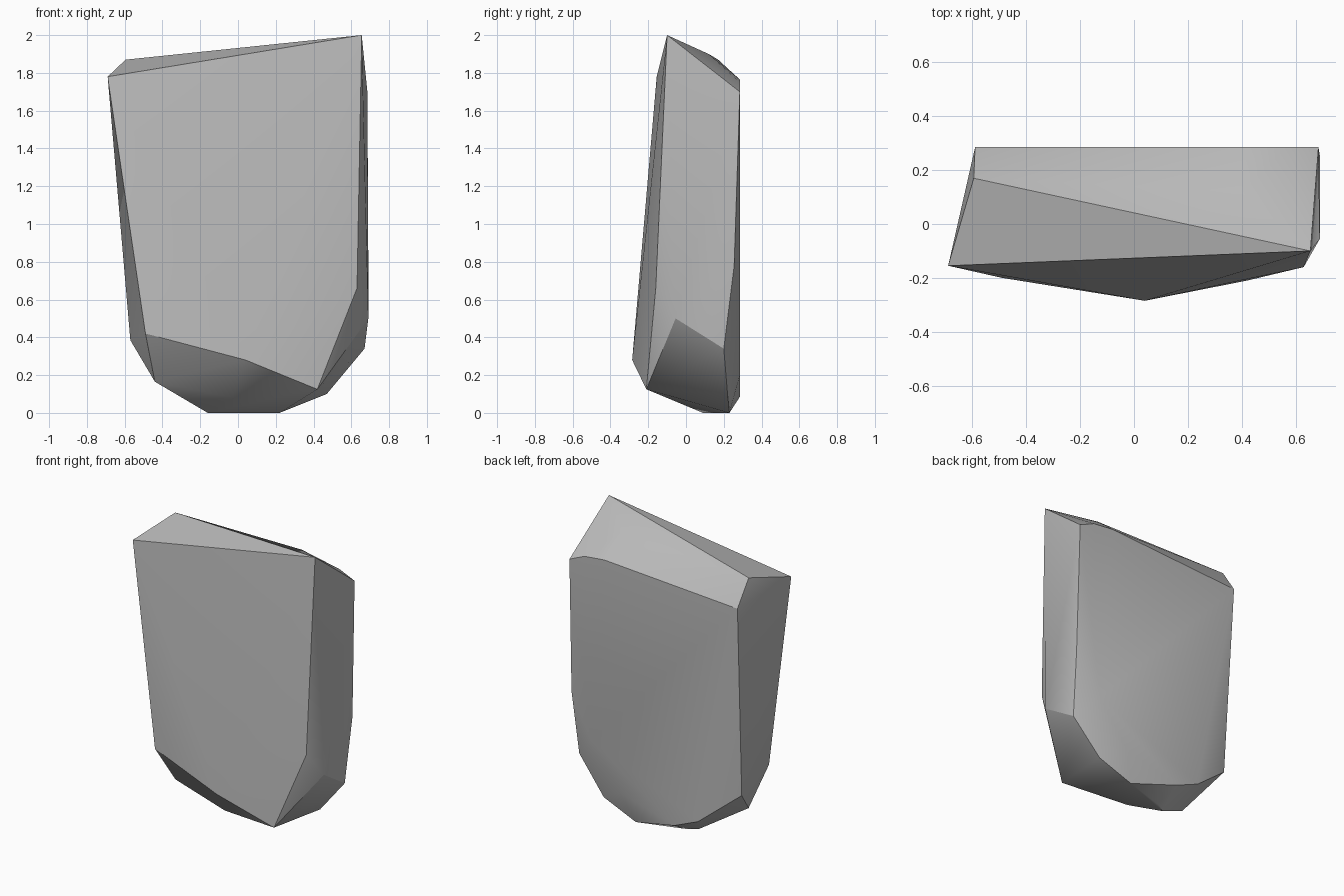
import bpy
import bmesh
import math

cube = bpy.data.objects.get("Cube")
if cube:
    bpy.data.objects.remove(cube, do_unlink=True)


def flat_material(name, colour):
    """One plain colour, visible in the viewport and in a render."""
    material = bpy.data.materials.new(name)
    material.use_nodes = True
    material.diffuse_color = colour
    material.node_tree.nodes["Principled BSDF"].inputs["Base Color"].default_value = colour
    return material


def hull_object(name, corner_groups, material):
    """Wrap a tight convex skin around the corners of a chipped stone."""
    bm = bmesh.new()
    for corners in corner_groups.values():
        for corner in corners:
            bm.verts.new(corner)
    hull = bmesh.ops.convex_hull(bm, input=bm.verts[:])
    unused = set(hull["geom_interior"]) | set(hull["geom_unused"])
    loose = [v for v in unused if isinstance(v, bmesh.types.BMVert) and not v.link_faces]
    bmesh.ops.delete(bm, geom=loose, context='VERTS')
    bmesh.ops.recalc_face_normals(bm, faces=bm.faces[:])
    mesh = bpy.data.meshes.new(name)
    bm.to_mesh(mesh)
    bm.free()
    mesh.materials.append(material)
    stone = bpy.data.objects.new(name, mesh)
    bpy.context.collection.objects.link(stone)
    return stone


BACK = 0.285  # depth of the flat back face

corners = {
    # sloping top facets
    "top": [(-0.69, -0.155, 1.78), (-0.595, 0.17, 1.87), (0.655, -0.1, 2),
            (0.4, 0.12, 1.9)],
    # lower rim of the broad front face
    "front": [(-0.49, -0.2, 0.42), (0.04, -BACK, 0.28), (0.42, -0.21, 0.125),
              (0.63, -0.16, 0.66)],
    # chipped side corners
    "sides": [(0.69, -0.055, 0.5), (0.67, 0.2, 0.34), (0.69, 0.255, 0.78),
              (-0.57, 0.21, 0.385), (-0.44, -0.05, 0.165)],
    # rounded underside
    "base": [(0.47, 0.22, 0.1), (0.22, 0.23, 0), (-0.16, 0.09, 0),
             (-0.085, 0.137, 0), (-0.03, -0.1, 0.08)],
    # outline of the flat back face
    "back": [(x, BACK, z) for x, z in (
        (0.685, 1.7), (0.57, 1.75), (0.42, 1.765), (-0.59, 1.7),
        (-0.29, 0.16), (-0.11, 0.085), (0.3, 0.2), (0.52, 0.5))],
}

# Single stone slab, soft between shallow facets and crisp at the chips
grey = flat_material("stone grey", (0.5, 0.5, 0.5, 1))
slab = hull_object("stone_slab", corners, grey)
bpy.ops.object.select_all(action='DESELECT')
slab.select_set(True)
bpy.context.view_layer.objects.active = slab
bpy.ops.object.shade_smooth_by_angle(angle=math.radians(30))
